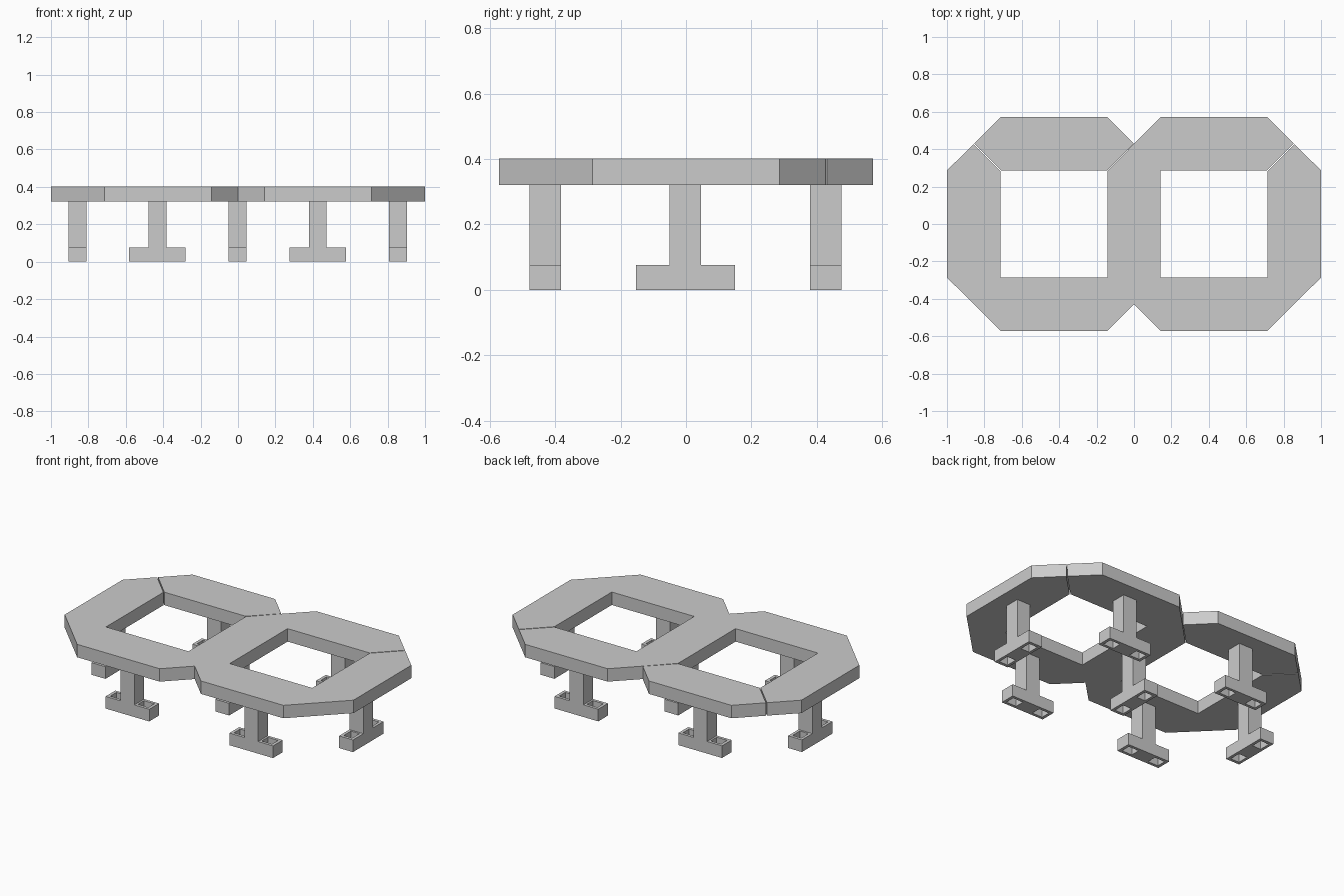
import bpy
import bmesh
import math

if "Cube" in bpy.data.objects:
    bpy.data.objects.remove(bpy.data.objects["Cube"])

grey = bpy.data.materials.new("light grey")
grey.diffuse_color = (0.6, 0.6, 0.6, 1)
grey.use_nodes = True
grey.node_tree.nodes["Principled BSDF"].inputs["Base Color"].default_value = grey.diffuse_color


def add_object(name, bm):
    bmesh.ops.recalc_face_normals(bm, faces=bm.faces[:])
    mesh = bpy.data.meshes.new(name)
    bm.to_mesh(mesh)
    bm.free()
    mesh.materials.append(grey)
    obj = bpy.data.objects.new(name, mesh)
    bpy.context.collection.objects.link(obj)
    return obj


def slab(name, bars, z0, z1):
    """Join convex, anticlockwise plan shapes into one slab with open middles."""
    bm = bmesh.new()
    points = {}

    def vert(p, z):
        if (p, z) not in points:
            points[p, z] = bm.verts.new((p[0], p[1], z))
        return points[p, z]

    edges = {(bar[i - 1], bar[i]) for bar in bars for i in range(len(bar))}
    for bar in bars:
        bm.faces.new([vert(p, z1) for p in bar])
        bm.faces.new([vert(p, z0) for p in reversed(bar)])
    for a, b in edges:
        if (b, a) not in edges:  # only outer edges get a wall
            bm.faces.new((vert(a, z0), vert(b, z0), vert(b, z1), vert(a, z1)))
    return add_object(name, bm)


# Key plan distances; G sets the width of the open mitre joints
A, B, C, D, E, M = 0.143, 0.714, 0.286, 0.571, 0.857, 0.4285
G = 0.002
Z0, Z1 = 0.321, 0.402

# Bench top: one winding piece made of mitred bars
left = [(-E - G, M - G), (-1, C), (-1, -C), (-E, -M), (-B, -C), (-B, C - 2 * G)]
front_left = [(-E, -M), (-B, -D), (-A, -D), (0, -M), (-A, -C), (-B, -C)]
centre = [(-A, -C), (0, -M), (A, -C), (A, C), (0, M), (-A, C - 2 * G)]
front_right = [(0, -M), (A, -D), (B, -D), (E, -M), (B, -C), (A, -C)]
right = [(E, -M), (1, -C), (1, C), (E + G, M - G), (B, C - 2 * G), (B, -C)]
back_right = [(E - G, M + G), (B, D), (A, D), (0, M), (A, C), (B - 2 * G, C)]
slab("bench_top_main",
     [left, front_left, centre, front_right, right, back_right], Z0, Z1)

# Bench top: separate back left section
back_left = [(-E + G, M + G), (-B + 2 * G, C), (-A - 2 * G, C),
             (-G, M + G), (-A, D), (-B, D)]
slab("bench_top_back_left", [back_left], Z0, Z1)


# Leg: post on a foot that has an open slot on each side
def leg(name, x, y, angle):
    xs = [-0.151, -0.132, -0.06, -0.048, 0.048, 0.06, 0.132, 0.151]
    ys = [-0.048, -0.03, 0.03, 0.048]
    zs = [0, 0.076, Z0]

    def solid(i, j, k):
        if not (0 <= i < 7 and 0 <= j < 3 and 0 <= k < 2):
            return False
        if k == 1:
            return i == 3
        return not (j == 1 and i in (1, 5))

    bm = bmesh.new()
    cells = [(i, j, k) for i in range(7) for j in range(3) for k in range(2)]
    for cell in cells:
        if not solid(*cell):
            continue
        for axis in range(3):
            for side in (0, 1):
                near = list(cell)
                near[axis] += 2 * side - 1
                if solid(*near):
                    continue
                corners = []
                for u, v in ((0, 0), (1, 0), (1, 1), (0, 1)):
                    c = list(cell)
                    c[axis] += side
                    c[(axis + 1) % 3] += u
                    c[(axis + 2) % 3] += v
                    corners.append(bm.verts.new((xs[c[0]], ys[c[1]], zs[c[2]])))
                bm.faces.new(corners)
    bmesh.ops.remove_doubles(bm, verts=bm.verts[:], dist=1e-5)
    obj = add_object(name, bm)
    obj.location = (x - 0.002, y - 0.002, 0)
    obj.rotation_euler.z = angle


# Four legs along the front and back, three across the middle
for x, side in ((-M, "left"), (M, "right")):
    leg("front_leg_" + side, x, -M, 0)
    leg("back_leg_" + side, x, M, 0)
for x, side in ((-E, "left"), (0, "centre"), (E, "right")):
    leg("middle_leg_" + side, x, 0, math.pi / 2)
